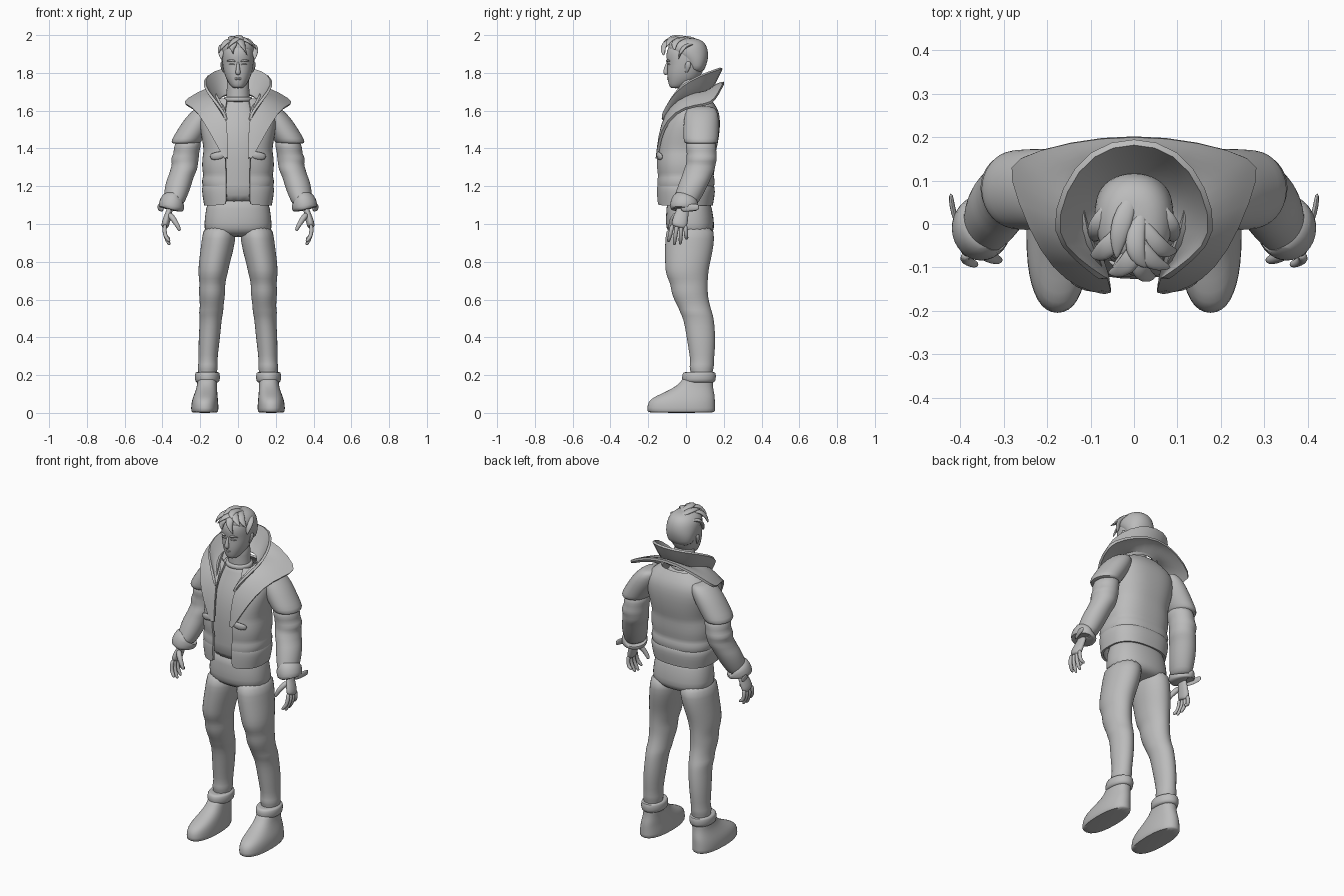
import bpy, bmesh, math
from mathutils import Vector

grey = bpy.data.materials.new("plain grey")
grey.diffuse_color = (0.5, 0.5, 0.5, 1)


def finish(name, rows, closed=True, caps=True, mirror=False, sub=1, thick=0):
    """Skin a grid of point rows, then mirror, smooth and thicken it."""
    bm = bmesh.new()
    grid = [[bm.verts.new(p) for p in r] for r in rows]
    n = len(rows[0])
    for a, b in zip(grid, grid[1:]):
        for i in range(n if closed else n - 1):
            j = (i + 1) % n
            bm.faces.new((a[i], a[j], b[j], b[i]))
    if closed and caps:
        bm.faces.new(grid[0][::-1])
        bm.faces.new(grid[-1])
    bmesh.ops.recalc_face_normals(bm, faces=bm.faces)
    me = bpy.data.meshes.new(name)
    bm.to_mesh(me)
    bm.free()
    me.materials.append(grey)
    ob = bpy.data.objects.new(name, me)
    bpy.context.collection.objects.link(ob)
    if mirror:
        m = ob.modifiers.new("mirror", 'MIRROR')
        m.use_mirror_merge = not closed
    if sub:
        ob.modifiers.new("subsurf", 'SUBSURF').levels = sub
    if thick:
        m = ob.modifiers.new("solidify", 'SOLIDIFY')
        m.thickness, m.offset = thick, 0
    bpy.ops.object.select_all(action='DESELECT')
    ob.select_set(True)
    bpy.context.view_layer.objects.active = ob
    bpy.ops.object.convert(target='MESH')
    bpy.ops.object.shade_smooth_by_angle(angle=math.radians(50))
    return ob


def power(v, e):
    return math.copysign(abs(v) ** e, v)


def loft(name, rings, n=20, e=1.0, gap=None, **kw):
    """Stack level ovals (z, cx, y_front, y_back, half_width); gap opens the front by half widths."""
    rows = []
    for k, (z, cx, yf, yb, rx) in enumerate(rings):
        cy, ry, row = (yf + yb) / 2, (yb - yf) / 2, []
        g = math.asin(min(1, gap[k] / rx)) if gap else 0
        for i in range(n):
            t = i / (n - 1) if gap else i / n
            a = -math.pi / 2 + g + t * (2 * math.pi - 2 * g)
            row.append((cx + rx * power(math.cos(a), e), cy + ry * power(math.sin(a), e), z))
        rows.append(row)
    return finish(name, rows, closed=not gap, **kw)


def sweep(name, pts, radii, flat=1.0, ref=(1, 0, 0), n=8, **kw):
    """Tube along a path with a radius per point."""
    pts, rows = [Vector(p) for p in pts], []
    for k, p in enumerate(pts):
        t = (pts[min(k + 1, len(pts) - 1)] - pts[max(k - 1, 0)]).normalized()
        u = t.cross(Vector(ref)).normalized()
        v = u.cross(t)
        rows.append([p + radii[k] * (math.cos(2 * math.pi * i / n) * u
                     + flat * math.sin(2 * math.pi * i / n) * v) for i in range(n)])
    return finish(name, rows, **kw)


def ribbon(name, inner, outer, sag, steps=4, **kw):
    """Curved half collar between two edges, mirrored at the back centre."""
    rows = []
    for k in range(steps + 1):
        t = k / steps
        rows.append([Vector(a).lerp(Vector(b), t) - Vector((0, 0, sag * 4 * t * (1 - t)))
                     for a, b in zip(inner, outer)])
    return finish(name, rows, closed=False, mirror=True, **kw)


# Trousers
loft("trouser_hips", [(1.16, 0, -.10, .12, .155), (1.08, 0, -.105, .14, .172), (1.0, 0, -.11, .152, .182),
                      (.955, 0, -.10, .148, .178), (.93, 0, -.05, .11, .12)], e=.85)
loft("trouser_leg", [(1.0, .095, -.105, .15, .088), (.92, .102, -.112, .152, .09), (.85, .114, -.113, .142, .088),
                     (.78, .128, -.112, .125, .082), (.73, .133, -.108, .118, .078), (.69, .136, -.085, .116, .068),
                     (.65, .137, -.08, .116, .071), (.61, .138, -.07, .118, .068), (.56, .139, -.042, .13, .062),
                     (.53, .143, -.032, .14, .066), (.50, .144, -.015, .148, .058), (.42, .150, 0, .156, .058),
                     (.34, .156, .012, .155, .054), (.27, .159, .025, .147, .049), (.245, .160, .015, .15, .055),
                     (.22, .161, .025, .14, .05), (.15, .162, .03, .14, .045)], mirror=True)

# Boots
loft("boot", [(0, .176, -.2, .152, .068), (.006, .176, -.208, .156, .073), (.045, .176, -.207, .155, .073),
              (.075, .174, -.19, .155, .068), (.10, .170, -.135, .152, .062), (.13, .166, -.07, .145, .055),
              (.16, .163, -.03, .143, .052), (.20, .162, -.01, .145, .055)], e=.85, mirror=True)
loft("boot_cuff", [(.158, .162, -.005, .14, .052), (.165, .162, -.022, .158, .066), (.195, .162, -.022, .16, .068),
                   (.218, .162, -.018, .158, .064), (.215, .162, .01, .14, .05)], mirror=True)

# Shirt and jacket body
loft("shirt", [(1.10, 0, -.128, .11, .15), (1.2, 0, -.122, .11, .155), (1.35, 0, -.132, .12, .155),
               (1.48, 0, -.118, .13, .155), (1.57, 0, -.085, .12, .13), (1.63, 0, -.055, .1, .085),
               (1.67, 0, -.045, .085, .068)], e=.8)
loft("jacket_body", [(1.18, 0, -.145, .135, .172), (1.20, 0, -.15, .145, .183), (1.235, 0, -.15, .148, .187),
                     (1.255, 0, -.144, .138, .176), (1.29, 0, -.152, .148, .186), (1.35, 0, -.152, .152, .184),
                     (1.385, 0, -.146, .152, .176), (1.42, 0, -.146, .162, .18), (1.50, 0, -.13, .175, .195),
                     (1.57, 0, -.095, .175, .20), (1.615, 0, -.065, .16, .175), (1.66, 0, -.04, .125, .11)],
     n=30, e=.78, gap=[.045, .045, .045, .045, .047, .05, .05, .05, .05, .05, .05, .045], thick=.012)
loft("jacket_hem", [(1.205, 0, -.148, .138, .178), (1.19, 0, -.15, .148, .186), (1.15, 0, -.15, .145, .182),
                    (1.10, 0, -.146, .136, .173)], n=30, e=.78, gap=[.045] * 4, thick=.014)
# Pockets on the front panels
sweep("pocket_flap", [(.07, -.148, 1.37), (.11, -.147, 1.36), (.15, -.125, 1.355)], [.02, .024, .018],
      flat=.5, ref=(0, 1, 0), mirror=True)

# Sleeves
loft("upper_sleeve", [(1.625, .165, .02, .14, .04), (1.605, .175, .0, .165, .062), (1.56, .2, -.012, .175, .082),
                      (1.5, .235, -.015, .174, .085), (1.45, .268, -.015, .172, .083), (1.425, .278, -.01, .17, .078),
                      (1.425, .275, .02, .14, .05)], mirror=True)
loft("lower_sleeve", [(1.46, .255, .0, .155, .065), (1.40, .272, -.003, .163, .073), (1.375, .272, .005, .16, .066),
                      (1.345, .283, .0, .167, .077), (1.32, .28, .002, .157, .068), (1.29, .286, -.012, .155, .073),
                      (1.26, .298, -.02, .14, .068), (1.23, .31, -.033, .128, .071), (1.17, .325, -.055, .1, .067),
                      (1.12, .337, -.07, .07, .057), (1.09, .345, -.07, .05, .048)], mirror=True)
sweep("sleeve_cuff", [(.338, .003, 1.125), (.342, .001, 1.135), (.348, -.006, 1.115), (.354, -.012, 1.085),
                      (.355, -.012, 1.072), (.355, -.012, 1.08)],
      [.05, .066, .07, .07, .064, .045], ref=(0, 1, 0), flat=1.1, n=16, mirror=True)
sweep("cuff_strap", [(.395, -.03, 1.082), (.41, .01, 1.085), (.419, .04, 1.088), (.422, .072, 1.09)],
      [.02, .02, .02, .016], flat=.35, ref=(1, 0, 0), mirror=True)

# Hands
sweep("palm", [(.355, -.01, 1.11), (.362, -.018, 1.07), (.376, -.028, 1.03), (.386, -.036, .995), (.386, -.04, .98)],
      [.03, .034, .043, .045, .036], flat=.5, n=10, mirror=True)
for i, (y, tip, z) in enumerate([(-.072, -.093, .905), (-.047, -.062, .888), (-.024, -.03, .892), (-.004, .004, .918)]):
    sweep("finger_%d" % (i + 1), [(.385, y, 1.0), (.391, (y * 2 + tip) / 3, .965), (.383, (y + tip * 2) / 3, .93),
                                  (.366, tip, z + .008), (.361, tip, z)], [.012, .0125, .0115, .010, .005], mirror=True)
sweep("thumb", [(.366, -.045, 1.055), (.345, -.07, 1.03), (.325, -.08, 1.0), (.311, -.083, .972), (.308, -.083, .964)],
      [.018, .017, .014, .011, .006], ref=(0, 1, 0), mirror=True)

# Standing inner collar and wide outer collar
ribbon("inner_collar",
       [(.055, -.125, 1.55), (.07, -.08, 1.61), (.095, -.02, 1.645), (.1, .05, 1.665), (.065, .1, 1.685), (0, .115, 1.69)],
       [(.075, -.125, 1.59), (.135, -.08, 1.67), (.188, -.025, 1.735), (.165, .08, 1.79), (.1, .17, 1.82), (0, .197, 1.828)],
       .012, sub=1, thick=.014)
ribbon("outer_collar",
       [(.052, -.15, 1.34), (.055, -.143, 1.46), (.062, -.11, 1.58), (.095, -.05, 1.655), (.115, .02, 1.685),
        (.115, .07, 1.69), (.075, .11, 1.695), (0, .125, 1.70)],
       [(.07, -.155, 1.34), (.125, -.142, 1.44), (.185, -.1, 1.55), (.24, -.01, 1.62), (.285, .115, 1.63),
        (.278, .152, 1.655), (.15, .19, 1.725), (0, .206, 1.758)],
       -.012, sub=1, thick=.014)

# Neck and shirt collar band
loft("neck", [(1.60, 0, -.055, .085, .075), (1.66, 0, -.045, .078, .062), (1.72, 0, -.045, .075, .06),
              (1.80, 0, -.05, .08, .06)])
loft("shirt_neckband", [(1.64, 0, -.06, .09, .08), (1.66, 0, -.064, .09, .08), (1.675, 0, -.058, .085, .072),
                        (1.67, 0, -.045, .075, .06)])

# Head and face
loft("head", [(1.718, 0, -.08, -.03, .025), (1.73, 0, -.09, .0, .038), (1.755, 0, -.096, .055, .056),
              (1.785, 0, -.1, .08, .07), (1.82, 0, -.1, .095, .079), (1.85, 0, -.098, .106, .083),
              (1.88, 0, -.106, .113, .085), (1.915, 0, -.104, .113, .084), (1.945, 0, -.09, .1, .076),
              (1.967, 0, -.055, .07, .05)], e=.92)
sweep("nose", [(0, -.097, 1.86), (0, -.104, 1.835), (0, -.109, 1.81), (0, -.106, 1.798), (0, -.098, 1.793)],
      [.006, .009, .014, .016, .009])
sweep("brow", [(.012, -.103, 1.861), (.035, -.1, 1.868), (.06, -.083, 1.862)], [.005, .007, .004],
      ref=(0, 0, 1), mirror=True)
sweep("eyelid", [(.016, -.096, 1.843), (.034, -.094, 1.847), (.05, -.084, 1.842)], [.003, .006, .003],
      ref=(0, 0, 1), mirror=True)
for label, z in (("upper_lip", 1.774), ("lower_lip", 1.765)):
    sweep(label, [(-.024, -.089, 1.769), (0, -.099, z), (.024, -.089, 1.769)], [.003, .006, .003], ref=(0, 0, 1))
sweep("ear", [(.076, .0, 1.80), (.083, .005, 1.82), (.088, .012, 1.845), (.086, .014, 1.862)],
      [.007, .014, .019, .01], flat=.45, mirror=True)

# Hair: cap plus swept locks
loft("hair_cap", [(1.80, 0, .02, .092, .07), (1.84, 0, -.0, .108, .083), (1.875, 0, -.03, .118, .09),
                  (1.91, 0, -.09, .119, .093), (1.945, 0, -.1, .11, .088), (1.972, 0, -.075, .088, .066),
                  (1.985, 0, -.04, .05, .035)], e=.92)
locks = [((-.02, .02, 1.975), (.02, -.07, 1.985), (.085, -.1, 1.94)), ((.0, .03, 1.975), (.05, -.05, 1.975), (.1, -.06, 1.92)),
         ((.03, .0, 1.975), (-.01, -.09, 1.98), (-.06, -.112, 1.925)), ((.0, -.02, 1.98), (.015, -.108, 1.965), (.05, -.118, 1.89)),
         ((-.02, .0, 1.975), (-.065, -.06, 1.965), (-.1, -.07, 1.905)), ((.05, .05, 1.95), (.085, -.01, 1.94), (.088, -.04, 1.87)),
         ((-.05, .05, 1.95), (-.085, -.01, 1.94), (-.088, -.04, 1.87)), ((.0, .07, 1.965), (-.03, -.0, 1.988), (-.04, -.08, 1.97)),
         ((-.01, -.06, 1.97), (-.03, -.108, 1.95), (-.025, -.115, 1.9)), ((.02, .03, 1.975), (.0, -.05, 1.993), (.03, -.1, 1.975))]
for i, (a, b, c) in enumerate(locks):
    a, b, c = Vector(a), Vector(b), Vector(c)
    path = [a * (1 - t) ** 2 + (b * 2 - (a + c) / 2) * 2 * t * (1 - t) + c * t * t for t in (0, .3, .6, .85, 1)]
    sweep("hair_lock_%d" % (i + 1), path, [.012, .025, .026, .015, .003], flat=.45, ref=(0, 0, 1))
